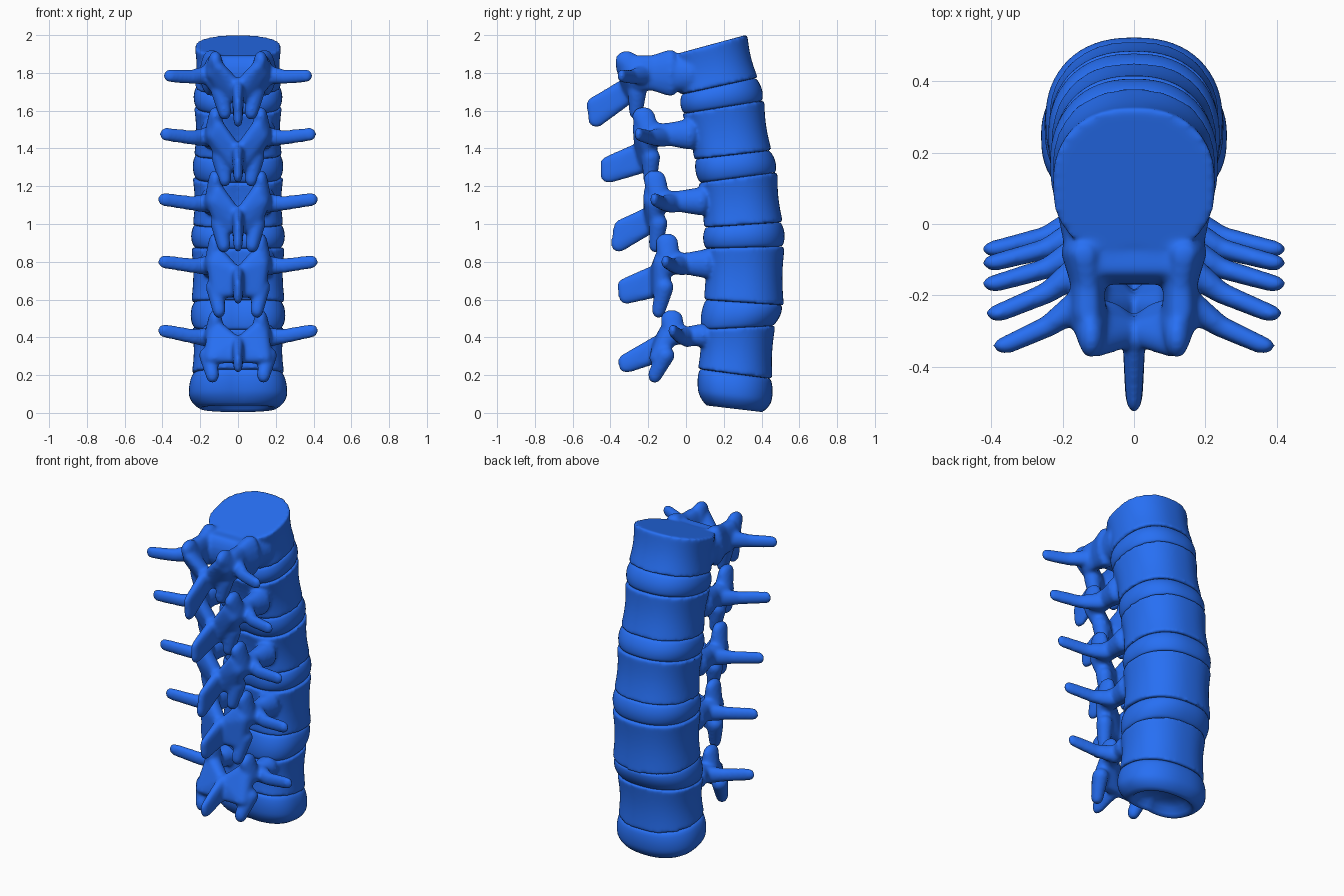
import bpy, bmesh
from math import sin, cos, pi, copysign
from mathutils import Vector

if "Cube" in bpy.data.objects:
    bpy.data.objects.remove(bpy.data.objects["Cube"])

BLUE = bpy.data.materials.new("bone_blue")
BLUE.diffuse_color = (0.02, 0.16, 0.9, 1)
BLUE.use_nodes = True
BLUE.node_tree.nodes["Principled BSDF"].inputs["Base Color"].default_value = BLUE.diffuse_color


def finish(bm, name):
    bmesh.ops.recalc_face_normals(bm, faces=bm.faces)
    for f in bm.faces:
        f.smooth = True
    me = bpy.data.meshes.new(name)
    bm.to_mesh(me)
    bm.free()
    me.materials.append(BLUE)
    ob = bpy.data.objects.new(name, me)
    bpy.context.collection.objects.link(ob)
    return ob


def ring(bm, front, back, w, scale=1.0, lift=0.0, n=64):
    # kidney-shaped section spanning front..back (y, z) with half width w
    f, b = Vector((0, *front)), Vector((0, *back))
    mid, half = (f + b) / 2, (f - b) / 2
    verts = []
    for i in range(n):
        a = 2 * pi * i / n
        c, s = cos(a), sin(a)
        x = copysign(abs(c) ** 0.85, c)
        s = copysign(abs(s) ** (0.95 if s > 0 else 0.75), s)
        if s < 0:
            s *= 1 - 0.13 * (1 - abs(x)) ** 2
        p = mid + half * s * scale + Vector((x * w * scale, 0, lift))
        verts.append(bm.verts.new(p))
    return verts


def skin(bm, rings):
    n = len(rings[0])
    for a, b in zip(rings, rings[1:]):
        for i in range(n):
            j = (i + 1) % n
            bm.faces.new((a[i], a[j], b[j], b[i]))
    bm.faces.new(rings[0])
    bm.faces.new(rings[-1])


def mix(a, b, t):
    return tuple(p + (q - p) * t for p, q in zip(a, b))


def blob(bm, balls):
    # convex hull around ellipsoids (x, y, z, rx, ry, rz)
    vs = []
    for x, y, z, rx, ry, rz in balls:
        for i in range(1, 8):
            for j in range(12):
                u, v = pi * i / 8, 2 * pi * j / 12
                vs.append(bm.verts.new((x + rx * sin(u) * cos(v),
                                        y + ry * sin(u) * sin(v),
                                        z + rz * cos(u))))
    bmesh.ops.convex_hull(bm, input=vs)
    bmesh.ops.delete(bm, geom=[v for v in vs if v.is_valid and not v.link_faces],
                     context='VERTS')


def chain(bm, balls):
    for a, b in zip(balls, balls[1:]):
        blob(bm, [a, b])


# per level (y, z): body corners tf tb bf bb, width; pedicle (y, z, r), hub, superior peak,
# inferior tip (xyz), transverse tip (xyz), spine base top/bottom, spine tip top/bottom
LEVELS = [
    dict(tf=(.325, 2.003), tb=(-.09, 1.89), bf=(.38, 1.775), bb=(-.05, 1.68), w=.23, ped=(-.1, 1.8, .1),
         hub=(-.25, 1.8), sup=(-.315, 1.865), inf=(.07, -.265, 1.595), tr=(.36, -.34, 1.785),
         bt=(-.32, 1.74), bo=(-.3, 1.67), tt=(-.487, 1.635), to=(-.475, 1.555)),
    dict(tf=(.415, 1.655), tb=(-.04, 1.58), bf=(.453, 1.39), bb=(.025, 1.34), w=.232, ped=(.0, 1.475, .065),
         hub=(-.18, 1.47), sup=(-.225, 1.57), inf=(.07, -.19, 1.24), tr=(.38, -.25, 1.475),
         bt=(-.25, 1.4), bo=(-.23, 1.3), tt=(-.415, 1.32), to=(-.41, 1.26)),
    dict(tf=(.485, 1.275), tb=(.045, 1.215), bf=(.513, 1.01), bb=(.075, .98), w=.24, ped=(.06, 1.12, .06),
         hub=(-.13, 1.12), sup=(-.165, 1.235), inf=(.075, -.16, .89), tr=(.39, -.167, 1.13),
         bt=(-.2, 1.06), bo=(-.19, .98), tt=(-.345, .985), to=(-.355, .895)),
    dict(tf=(.523, .883), tb=(.075, .87), bf=(.518, .57), bb=(.075, .6), w=.248, ped=(.09, .79, .062),
         hub=(-.08, .79), sup=(-.1, .9), inf=(.1, -.145, .545), tr=(.39, -.108, .8),
         bt=(-.17, .75), bo=(-.17, .64), tt=(-.325, .675), to=(-.315, .62)),
    dict(tf=(.473, .462), tb=(.055, .44), bf=(.458, .18), bb=(.045, .235), w=.245, ped=(.07, .41, .05),
         hub=(-.05, .41), sup=(-.075, .495), inf=(.135, -.165, .2), tr=(.39, -.07, .435),
         bt=(-.15, .38), bo=(-.17, .29), tt=(-.32, .275), to=(-.315, .255)),
]

for k, L in enumerate(LEVELS):
    bm = bmesh.new()
    # vertebral body with narrowed waist
    skin(bm, [ring(bm, mix(L['tf'], L['bf'], t / 8), mix(L['tb'], L['bb'], t / 8),
                   L['w'], 1 - 0.045 * sin(pi * t / 8)) for t in range(9)])
    hy, hz = L['hub']
    sy, sz = L['sup']
    ix, iy, iz = L['inf']
    tx, ty, tz = L['tr']
    py, pz, pr = L['ped']
    (bty, btz), (boy, boz) = L['bt'], L['bo']
    if k == 0:
        # the top body runs back to the canal
        blob(bm, [(s * x, y, 1.795, .07, .06, h) for s in (-1, 1)
                  for x, y, h in ((.115, -.11, .105), (.145, .03, .09))])
    for s in (-1, 1):
        # pedicle, flared at the body
        chain(bm, [(s * .14, py + .02, pz, .065, .05, pr * 1.3),
                   (s * .13, py * .55 + hy * .45, pz, .048, .045, pr),
                   (s * .13, hy, hz, .052, .05, pr)])
        # superior articular process
        chain(bm, [(s * .125, hy - .01, hz, .055, .058, .055),
                   (s * .12, sy, sz, .037, .062, .053)])
        # transverse process, swept back from the pedicle
        root = hy + (.03 if k == 0 else .06)
        chain(bm, [(s * .15, root, hz - .01, .04, .045, .055),
                   (s * .24, root + (ty - root) * .55, hz + (tz - hz) * .4 - .015, .035, .03, .04),
                   (s * tx, ty, tz, .036, .024, .037)])
        # lamina plate, fanned from the superior process to the spine
        blob(bm, [(s * .12, hy - .04, hz, .05, .055, .05),
                  (s * .105, sy - .015, (sz + hz) / 2, .035, .045, .03),
                  (s * .012, bty + .015, btz, .026, .04, .03),
                  (s * .012, boy + .015, boz, .026, .035, .03),
                  (s * ix, iy + .01, iz + .09, .045, .04, .03)])
        # inferior articular process
        chain(bm, [(s * (ix + .025), (hy + iy) / 2, (hz + iz) / 2, .048, .05, .045),
                   (s * ix, iy, iz, .036, .038, .045)])
    # spinous process
    blob(bm, [(0, bty, btz, .032, .035, .032), (0, boy, boz, .032, .035, .032),
              (0, *L['tt'], .022, .041, .04), (0, *L['to'], .025, .045, .046)])
    ob = finish(bm, f"vertebra_{k + 1}")
    rm = ob.modifiers.new("fuse", 'REMESH')
    rm.mode = 'VOXEL'
    rm.voxel_size = 0.0092
    rm.use_smooth_shade = True
    sm = ob.modifiers.new("soften", 'SMOOTH')
    sm.factor = 0.5
    sm.iterations = 14

# discs between the bodies, and the bottom disc with a dished underside
for k, L in enumerate(LEVELS):
    last = k == 4
    if last:
        bf, bb, w = (.44, .0), (.06, .045), .25
    else:
        N = LEVELS[k + 1]
        bf, bb, w = N['tf'], N['tb'], (L['w'] + N['w']) / 2
    bm = bmesh.new()
    rings = []
    for i in range(15):
        t = i / 14
        bulge = 0.93 + (0.11 if last else 0.085) * sin(pi * t) ** 0.6
        if last and t > .6:
            bulge -= 0.13 * ((t - .6) / .4) ** 2
        rings.append(ring(bm, mix(L['bf'], bf, t), mix(L['bb'], bb, t), w, bulge))
    if last:
        for sc, up in ((.74, .002), (.68, .015), (.58, .045), (.4, .065), (.15, .075)):
            rings.append(ring(bm, bf, bb, w, sc, up))
    skin(bm, rings)
    finish(bm, f"disc_{k + 1}")
